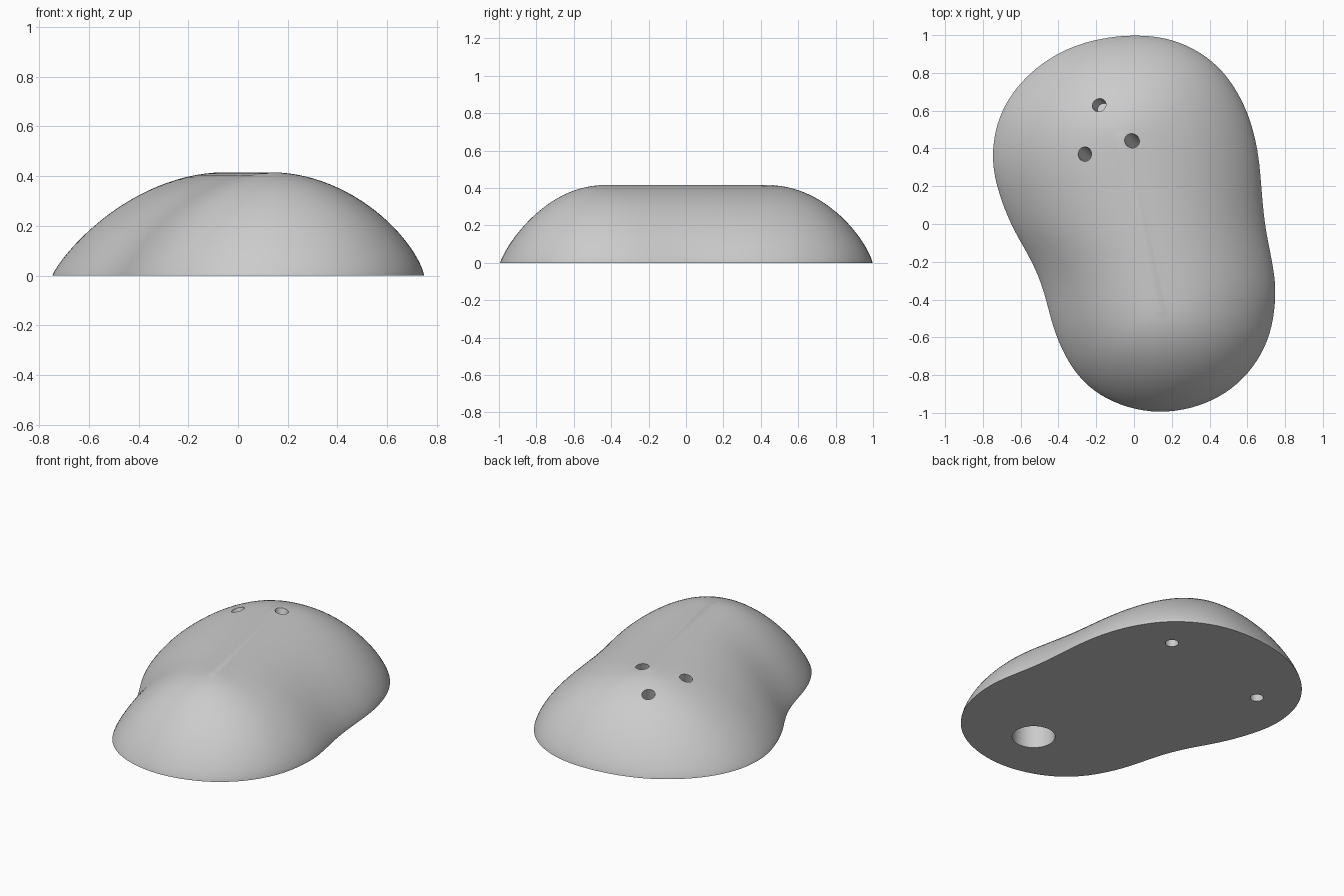
import bpy, bmesh, math
from mathutils import Vector

cube = bpy.data.objects.get("Cube")
if cube:
    bpy.data.objects.remove(cube, do_unlink=True)

grey = bpy.data.materials.new("light grey")
grey.use_nodes = True
grey.diffuse_color = (0.6, 0.6, 0.6, 1)
grey.node_tree.nodes["Principled BSDF"].inputs["Base Color"].default_value = grey.diffuse_color

# Base outline: a lopsided bean
OUTLINE = [(.02, 1), (.24, .965), (.45, .835), (.59, .62), (.655, .39), (.675, .18),
           (.695, -.02), (.735, -.22), (.75, -.39), (.71, -.62), (.58, -.82),
           (.385, -.95), (.135, -1), (-.11, -.945), (-.295, -.81), (-.415, -.59),
           (-.475, -.36), (-.545, -.19), (-.645, -.015), (-.72, .18), (-.75, .36),
           (-.715, .565), (-.6, .75), (-.42, .895), (-.21, .975)]
HEIGHT = 0.415
RINGS = 28
STEPS = 6


def smooth_loop(points):
    pts = [Vector(p) for p in points]
    n = len(pts)
    out = []
    for i in range(n):
        a, b, c, d = (pts[(i + k) % n] for k in (-1, 0, 1, 2))
        for j in range(STEPS):
            t = j / STEPS
            out.append(b + (c - a) * t / 2 + (a - b * 2.5 + c * 2 - d / 2) * t ** 2
                       + (b * 3 - a - c * 3 + d) * t ** 3 / 2)
    # Even out the curvature
    for _ in range(8):
        out = [(out[i - 1] + out[i] * 2 + out[(i + 1) % len(out)]) / 4
               for i in range(len(out))]
    return out


def spine_point(p):
    y = 0.45 * math.tanh(p.y / 0.45)
    return Vector((0.04 - 0.25 * y, y))


# Body: rings shrinking from the outline to a slanted spine, fuller on the left and back
bm = bmesh.new()
loop = smooth_loop(OUTLINE)
rings = []
for k in range(RINGS):
    s = max(0.05, math.cos(math.pi / 2 * k / (RINGS - 1)))
    ring = []
    for p in loop:
        centre = spine_point(p)
        out = (p - centre).normalized()
        power = 0.78 - 0.06 * out.x + 0.04 * max(0, -out.y) ** 2
        q = centre.lerp(p, s)
        z = HEIGHT if s == 0.05 else HEIGHT * (1 - s * s) ** power
        ring.append(bm.verts.new((q.x, q.y, z)))
    rings.append(ring)
count = len(loop)
for low, high in zip(rings, rings[1:]):
    for i in range(count):
        j = (i + 1) % count
        bm.faces.new((low[i], low[j], high[j], high[i]))
bm.faces.new(rings[0])
bm.faces.new(rings[-1])
bmesh.ops.recalc_face_normals(bm, faces=bm.faces)
mesh = bpy.data.meshes.new("body")
bm.to_mesh(mesh)
bm.free()
body = bpy.data.objects.new("body", mesh)
bpy.context.collection.objects.link(body)
mesh.materials.append(grey)


def drill(name, mouth, direction, depth, radius):
    """Cut a blind round hole that starts just outside the mouth."""
    axis = Vector(direction).normalized()
    lead = 0.1
    bpy.ops.mesh.primitive_cylinder_add(
        vertices=40, radius=radius, depth=depth + lead,
        location=Vector(mouth) + axis * (depth - lead) / 2,
        rotation=axis.to_track_quat("Z", "Y").to_euler())
    cutter = bpy.context.object
    cutter.name = name
    cutter.hide_render = True
    cutter.data.materials.append(grey)
    mod = body.modifiers.new(name, "BOOLEAN")
    mod.operation = "DIFFERENCE"
    mod.solver = "EXACT"
    mod.object = cutter
    bpy.ops.object.select_all(action="DESELECT")
    body.select_set(True)
    bpy.context.view_layer.objects.active = body
    bpy.ops.object.modifier_apply(modifier=name)
    bpy.data.objects.remove(cutter, do_unlink=True)


# Three small slanted holes in the top
for mouth, depth in [((-.19, .635, .38), .13), ((-.26, .37, .38), .25), ((-.01, .44, .41), .25)]:
    drill("top_hole", mouth, (.26, -.26, -1), depth, 0.037)

# Two small holes and one large socket in the underside
for x, y in [(.276, .658), (-.48, .495)]:
    drill("base_hole", (x, y, 0), (0, 0, 1), 0.12, 0.037)
drill("base_socket", (.195, -.64, 0), (0, 0, 1), 0.2, 0.12)

bpy.ops.object.shade_smooth_by_angle(angle=math.radians(35))
